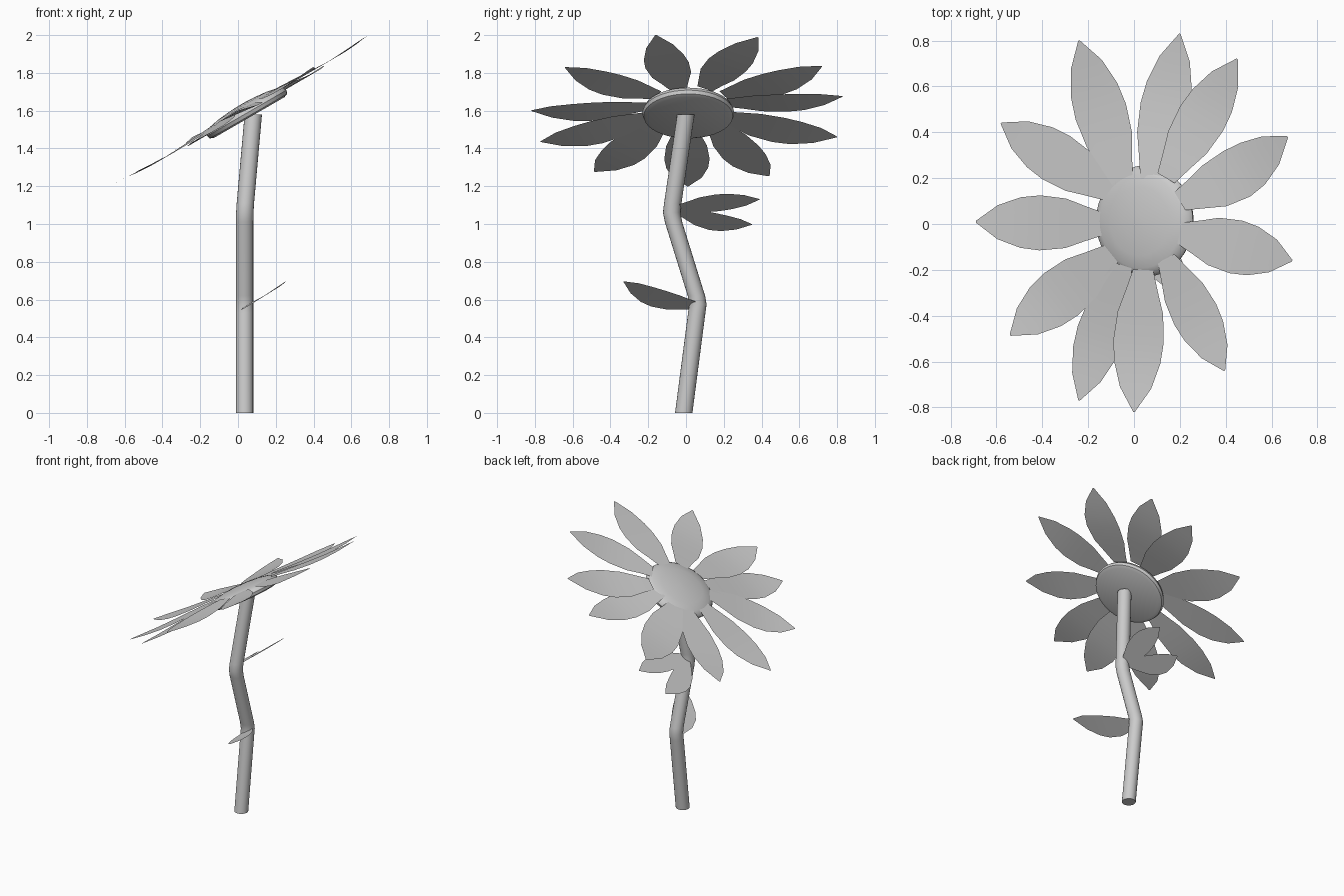
import bpy, bmesh, math
from mathutils import Matrix, Vector

if "Cube" in bpy.data.objects:
    bpy.data.objects.remove(bpy.data.objects["Cube"])


def finish(bm, name, angle=40):
    bmesh.ops.recalc_face_normals(bm, faces=bm.faces[:])
    me = bpy.data.meshes.new(name)
    bm.to_mesh(me)
    bm.free()
    ob = bpy.data.objects.new(name, me)
    bpy.context.collection.objects.link(ob)
    bpy.ops.object.select_all(action='DESELECT')
    ob.select_set(True)
    bpy.context.view_layer.objects.active = ob
    bpy.ops.object.shade_smooth_by_angle(angle=math.radians(angle))
    return ob


def loft(bm, rings):
    # Skin closed rings of equal size and cap both ends
    loops = [[bm.verts.new(p) for p in r] for r in rings]
    n = len(loops[0])
    for a, b in zip(loops, loops[1:]):
        for i in range(n):
            bm.faces.new((a[i], a[(i + 1) % n], b[(i + 1) % n], b[i]))
    bm.faces.new(loops[0])
    bm.faces.new(loops[-1])


def ring(c, r, n):
    return [Vector(c) + Vector((r * math.cos(k * math.tau / n),
                                r * math.sin(k * math.tau / n), 0)) for k in range(n)]


# (position along blade, share of half width, share of sag)
BLADE = [(0, .40, 0), (.15, .64, .3), (.3, .9, .7), (.5, 1, 1), (.65, .92, 1),
         (.83, .62, .6), (1, .03, 0)]


def blade(name, base, tip, half, z0, slope, bend=0, lift=0, sag=.018, flat=1):
    # Thin sagging sheet along the tilted plane z = z0 + slope * x
    b, t = Vector(base), Vector(tip)
    d = (t - b).normalized()
    side = Vector((-d.y, d.x))
    bm = bmesh.new()
    rows = []
    for s, w, drop in BLADE:
        c = b.lerp(t, s) + side * bend * math.sin(math.pi * s)
        row = []
        for k in (-1, -.5, 0, .5, 1):
            p = c + side * half * w * k
            z = z0 + slope * (c.x + flat * (p.x - c.x)) + lift * s - sag * drop
            row.append(bm.verts.new((p.x, p.y, z)))
        rows.append(row)
    for r0, r1 in zip(rows, rows[1:]):
        for i in range(4):
            bm.faces.new((r0[i], r0[i + 1], r1[i + 1], r1[i]))
    return finish(bm, name)


# Crooked stem
bm = bmesh.new()
path = [(.035, -.012, 0), (.035, .057, .53), (.035, .063, .575), (.035, .055, .62),
        (.035, -.066, 1.01), (.036, -.076, 1.06), (.039, -.07, 1.11), (.081, -.001, 1.58)]
loft(bm, [ring(p, .046, 20) for p in path])
finish(bm, "stem")

# Domed flower centre, tilted towards -x
bm = bmesh.new()
profile = [(.215, -.03), (.236, -.022), (.243, -.003), (.234, .017), (.205, .031),
           (.15, .042), (.08, .049), (.02, .052)]
loft(bm, [ring((0, 0, h), r, 40) for r, h in profile])
disc = finish(bm, "flower_centre")
disc.matrix_world = Matrix.Translation((.045, .012, 1.59)) @ Matrix.Rotation(-math.radians(30), 4, 'Y')

# Petals: base, tip, half width, bend, tip lift, cross tilt share
petals = [
    ((.07, .19), (.20, .83), .108, 0, -.04, .75),
    ((.14, .20), (.45, .72), .108, 0, -.025, 1),
    ((.20, .10), (.67, .38), .115, -.025, 0, 1),
    ((.20, -.04), (.69, -.16), .118, 0, 0, 1),
    ((.14, -.15), (.395, -.64), .102, 0, 0, 1),
    ((.04, -.20), (0, -.82), .11, 0, 0, .75),
    ((-.05, -.18), (-.24, -.77), .105, 0, -.025, 1),
    ((-.10, -.13), (-.54, -.485), .118, 0, -.01, 1),
    ((-.13, 0), (-.69, .01), .12, 0, 0, 1),
    ((-.10, .14), (-.58, .44), .112, 0, -.01, 1),
    ((-.05, .18), (-.24, .80), .115, 0, 0, 1),
]
for i, (b, t, half, bend, lift, flat) in enumerate(petals):
    blade(f"petal_{i + 1}", b, t, half, 1.6, .58, bend, lift, flat=flat)

# Leaves on the stem
blade("lower_leaf", (.04, .06), (.25, -.33), .077, .54, .62, -.03, 0, .008)
blade("upper_leaf_a", (.035, -.05), (.105, .39), .062, 1.055, .72, -.01, 0, 0)
blade("upper_leaf_b", (.03, -.05), (-.08, .35), .064, 1.055, .72, .035, 0, 0)
